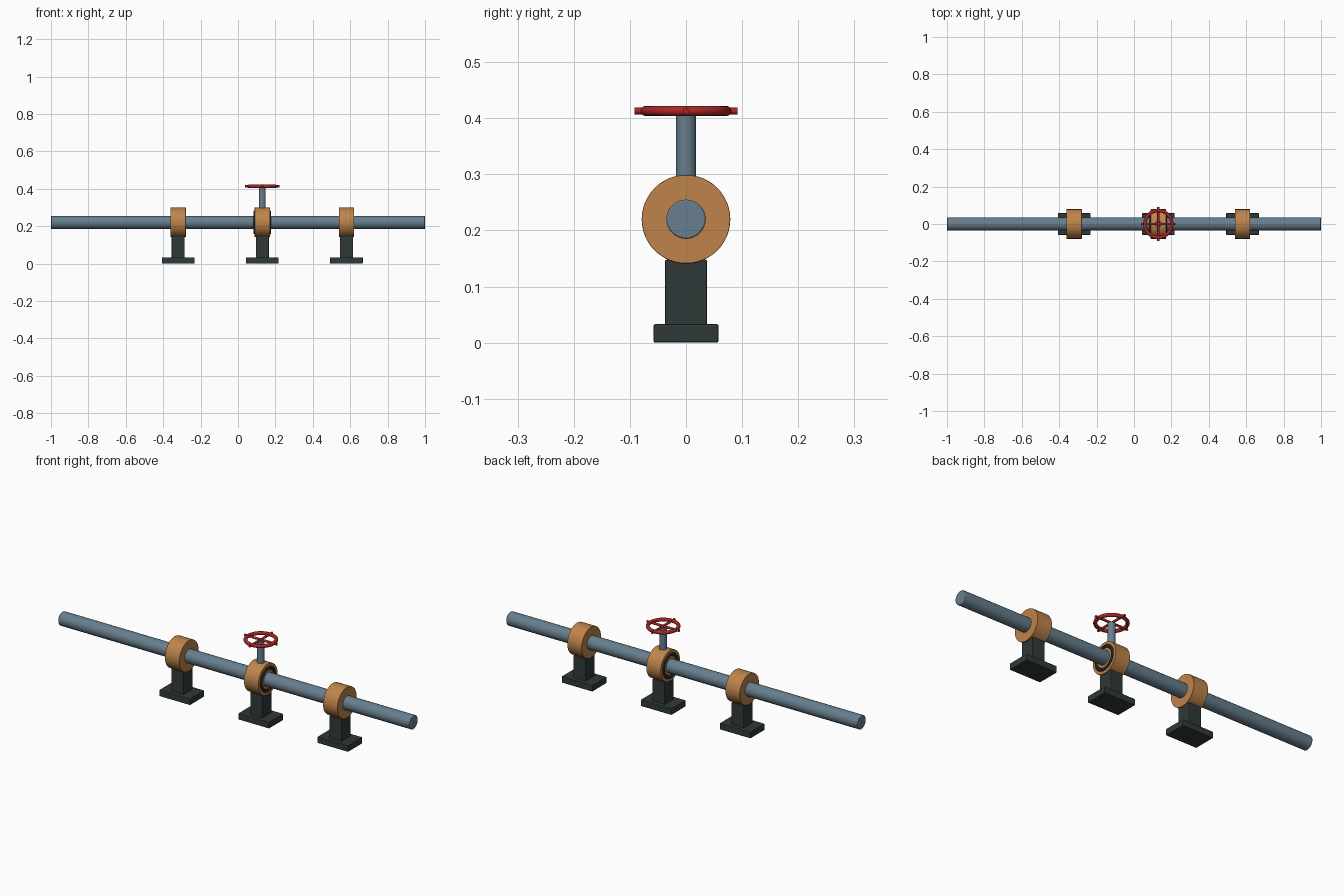
import bpy, math
from math import pi

if "Cube" in bpy.data.objects:
    bpy.data.objects.remove(bpy.data.objects["Cube"])


def material(name, rgb):
    m = bpy.data.materials.new(name)
    m.diffuse_color = (*rgb, 1)
    m.use_nodes = True
    m.node_tree.nodes["Principled BSDF"].inputs["Base Color"].default_value = m.diffuse_color
    return m


STEEL = material("blue grey steel", (0.135, 0.21, 0.27))
BRONZE = material("bronze", (0.52, 0.23, 0.07))
IRON = material("dark iron", (0.03, 0.04, 0.04))
RUBBER = material("black rubber", (0.012, 0.016, 0.02))
RED = material("red paint", (0.40, 0.02, 0.02))

AXIS_Z = 0.22               # height of the pipe centre line
STATIONS = {"left": -0.32, "valve": 0.13, "right": 0.58}
ALONG_X = (0, pi / 2, 0)
ALONG_Y = (pi / 2, 0, 0)


def finish(name, mat, bevel=0, smooth=True):
    o = bpy.context.object
    o.name = name
    o.data.materials.append(mat)
    bpy.ops.object.transform_apply(location=False, rotation=True, scale=True)
    if smooth:
        bpy.ops.object.shade_smooth_by_angle(angle=math.radians(35))
    if bevel:
        b = o.modifiers.new("edge bevel", 'BEVEL')
        b.width, b.segments, b.limit_method = bevel, 2, 'ANGLE'
    return o


def rod(name, mat, r, length, loc, rot=(0, 0, 0), sides=32, bevel=0):
    bpy.ops.mesh.primitive_cylinder_add(vertices=sides, radius=r, depth=length,
                                        location=loc, rotation=rot)
    return finish(name, mat, bevel)


def box(name, mat, size, loc, bevel):
    bpy.ops.mesh.primitive_cube_add(size=1, location=loc)
    bpy.context.object.scale = size
    return finish(name, mat, bevel, smooth=False)


def ring(name, mat, major, minor, loc, rot=(0, 0, 0)):
    bpy.ops.mesh.primitive_torus_add(major_radius=major, minor_radius=minor,
                                     major_segments=48, minor_segments=12,
                                     location=loc, rotation=rot)
    return finish(name, mat)


# Main pipe
rod("pipe", STEEL, 0.035, 2.0, (0, 0, AXIS_Z), ALONG_X, bevel=0.003)

# Collars standing on pedestals
for label, x in STATIONS.items():
    rod(label + "_collar", BRONZE, 0.079, 0.082, (x, 0, AXIS_Z), ALONG_X, 48, 0.001)
    box(label + "_post", IRON, (0.07, 0.075, 0.122), (x, 0, 0.087), 0.003)
    box(label + "_base", IRON, (0.175, 0.116, 0.033), (x, 0, 0.0165), 0.003)

# Seals on both faces of the valve collar
vx = STATIONS["valve"]
for side, s in (("left", -1), ("right", 1)):
    ring(side + "_seal", RUBBER, 0.056, 0.009, (vx + s * 0.038, 0, AXIS_Z), ALONG_X)

# Valve stem and handwheel
WHEEL_Z = 0.413
rod("stem", STEEL, 0.018, 0.12, (vx, 0, 0.35), sides=24)
ring("handwheel_rim", RED, 0.072, 0.009, (vx, 0, WHEEL_Z))
for name, rot in (("spoke_x", ALONG_X), ("spoke_y", ALONG_Y)):
    rod(name, RED, 0.006, 0.184, (vx, 0, WHEEL_Z), rot, 12)
